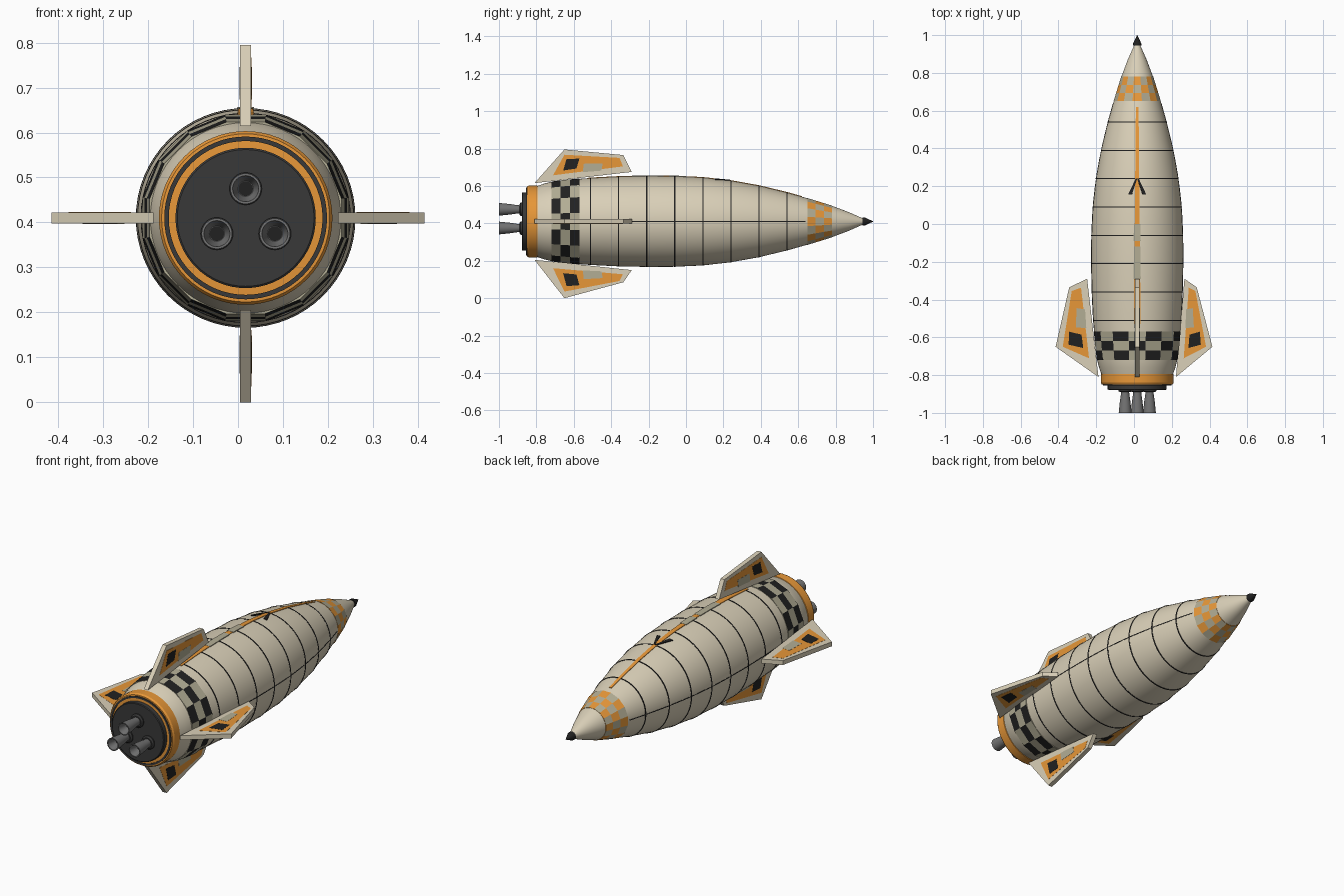
import bpy, bmesh
from math import sin, cos, pi, radians

if "Cube" in bpy.data.objects:
    bpy.data.objects.remove(bpy.data.objects["Cube"])

CX, CZ = 0.017, 0.41          # rocket axis runs along y through here


def mat(name, r, g, b):
    m = bpy.data.materials.new(name)
    m.diffuse_color = (r, g, b, 1)
    m.use_nodes = True
    m.node_tree.nodes["Principled BSDF"].inputs["Base Color"].default_value = m.diffuse_color
    return m


cream = mat("cream", 0.70, 0.63, 0.48)
khaki = mat("khaki", 0.45, 0.42, 0.30)
orange = mat("orange", 0.80, 0.31, 0.04)
black = mat("black", 0.015, 0.015, 0.015)
dark = mat("charcoal", 0.04, 0.04, 0.04)
steel = mat("steel", 0.17, 0.17, 0.17)

# Hull profile: (y, radius)
HULL = [(-0.80, 0.188), (-0.76, 0.202), (-0.72, 0.212), (-0.65, 0.221), (-0.57, 0.228),
        (-0.5, 0.233), (-0.36, 0.240), (-0.2, 0.243), (-0.06, 0.242), (0.09, 0.235),
        (0.24, 0.218), (0.39, 0.191), (0.54, 0.155), (0.65, 0.124), (0.78, 0.084),
        (0.87, 0.050), (0.965, 0.008)]


def hull_r(y):
    for (y0, r0), (y1, r1) in zip(HULL, HULL[1:]):
        if y <= y1:
            return r0 + (r1 - r0) * (y - y0) / (y1 - y0)
    return HULL[-1][1]


def pt(a, r, y):
    return (CX + r * sin(a), y, CZ + r * cos(a))


def finish(name, bm, mats, smooth=True, recalc=True):
    if recalc:
        bmesh.ops.recalc_face_normals(bm, faces=bm.faces)
    me = bpy.data.meshes.new(name)
    bm.to_mesh(me)
    bm.free()
    for m in mats:
        me.materials.append(m)
    if smooth:
        me.shade_smooth()
        me.set_sharp_from_angle(angle=radians(30))
    ob = bpy.data.objects.new(name, me)
    bpy.context.collection.objects.link(ob)
    return ob


def lathe(name, prof, m, n=64, at=(CX, CZ), loop=False):
    """Spin (y, r) points round a y axis; ends are capped unless looped."""
    bm = bmesh.new()
    rings = [[bm.verts.new((at[0] + r * sin(2 * pi * i / n), y, at[1] + r * cos(2 * pi * i / n)))
              for i in range(n)] for y, r in prof]
    pairs = list(zip(rings, rings[1:])) + ([(rings[-1], rings[0])] if loop else [])
    for a, b in pairs:
        for i in range(n):
            j = (i + 1) % n
            bm.faces.new((a[i], a[j], b[j], b[i]))
    if not loop:
        bm.faces.new(rings[0])
        bm.faces.new(rings[-1])
    return finish(name, bm, [m])


def checker(name, y0, y1, rows, n, mats, lift):
    """Flat checker panels wrapped round the hull."""
    bm = bmesh.new()
    ys = [y0 + (y1 - y0) * k / rows for k in range(rows + 1)]
    rs = [(hull_r(y) + lift) / cos(pi / n) for y in ys]
    grid = [[bm.verts.new(pt((i - 0.5) * 2 * pi / n, r, y)) for i in range(n)]
            for y, r in zip(ys, rs)]
    for k in range(rows):
        for i in range(n):
            j = (i + 1) % n
            f = bm.faces.new((grid[k][i], grid[k][j], grid[k + 1][j], grid[k + 1][i]))
            f.material_index = (i + k) % 2
    # end lips down into the hull
    for row, y in ((grid[0], y0), (grid[-1], y1)):
        low = [bm.verts.new(pt((i - 0.5) * 2 * pi / n, hull_r(y) - 0.004, y)) for i in range(n)]
        for i in range(n):
            j = (i + 1) % n
            bm.faces.new((row[i], row[j], low[j], low[i]))
    return finish(name, bm, mats, smooth=False)


def strip(name, ang, y0, y1, w0, w1, lift, m, shift0=0, shift1=0, n=16):
    """Thin raised band following the hull lengthwise."""
    bm = bmesh.new()
    prev = None
    a = radians(ang)
    for k in range(n + 1):
        t = k / n
        y, w, s = y0 + (y1 - y0) * t, (w0 + (w1 - w0) * t) / 2, shift0 + (shift1 - shift0) * t
        r = hull_r(y)
        ring = [bm.verts.new(pt(a + (s + e * w) / r, r + h, y))
                for e, h in ((-1, -0.004), (-1, lift), (1, lift), (1, -0.004))]
        if prev:
            for i in range(4):
                j = (i + 1) % 4
                bm.faces.new((prev[i], prev[j], ring[j], ring[i]))
        if k in (0, n):
            bm.faces.new(ring)
        prev = ring
    return finish(name, bm, [m], smooth=False)


def slab(name, pts, half, ang, m):
    """Flat plate in the radial plane at an angle; pts are (y, radius)."""
    bm = bmesh.new()
    a = radians(ang)
    sides = [[bm.verts.new((CX + r * sin(a) + s * cos(a), y, CZ + r * cos(a) - s * sin(a)))
              for y, r in pts] for s in (-half, half)]
    for s in sides:
        bm.faces.new(s)
    for i in range(len(pts)):
        j = (i + 1) % len(pts)
        bm.faces.new((sides[0][i], sides[0][j], sides[1][j], sides[1][i]))
    return finish(name, bm, [m], smooth=False)


# Hull and nose
lathe("hull", HULL, cream)
lathe("nose_tip", [(0.945, 0.022), (0.955, 0.022), (1.0, 0.001)], black, 24)
checker("nose_checker", 0.65, 0.78, 3, 16, [orange, khaki], 0.001)
checker("tail_checker", -0.72, -0.57, 3, 16, [khaki, black], 0.0015)

# Panel seams
for i in range(8):
    y = -0.51 + 0.15 * i
    r = hull_r(y)
    lathe(f"ring_seam_{i}", [(y - 0.003, r - 0.004), (y - 0.003, r + 0.0015),
                             (y + 0.003, r + 0.0015), (y + 0.003, r - 0.004)], black, loop=True)
for side in (90, -90):
    strip("side_seam", side, -0.55, 0.64, 0.004, 0.004, 0.0015, black)

# Dorsal stripe with inserts and arrow
strip("dorsal_stripe", 0, -0.53, 0.62, 0.036, 0.014, 0.003, orange, n=30)
for y0, y1 in ((-0.09, 0.0), (-0.29, -0.12)):
    strip("stripe_insert", 0, y0, y1, 0.037, 0.035, 0.0042, khaki)
for s in (-1, 1):
    strip("arrow_half", 0, 0.155, 0.24, 0.02, 0.008, 0.0045, black, s * 0.038, s * 0.004, 6)

# Tail ring and engine plate
lathe("tail_ring", [(-0.79, 0.185), (-0.795, 0.193), (-0.84, 0.193), (-0.85, 0.187),
                    (-0.853, 0.15)], orange)
lathe("tail_groove", [(-0.845, 0.181), (-0.855, 0.181), (-0.855, 0.171), (-0.845, 0.171)],
      dark, loop=True)
lathe("engine_plate", [(-0.84, 0.156), (-0.875, 0.156), (-0.878, 0.152)], dark)

# Nozzles: flared outside, hollow inside
for i, p in enumerate(((0.017, 0.475), (-0.047, 0.375), (0.082, 0.375))):
    lathe(f"nozzle_{i}", [(-0.87, 0.021), (-0.90, 0.022), (-0.94, 0.028), (-1.0, 0.034),
                          (-1.0, 0.029), (-0.95, 0.017)], steel, 32, p)
    lathe(f"nozzle_throat_{i}", [(-0.945, 0.016), (-0.952, 0.016)], black, 32, p)
    lathe(f"nozzle_collar_{i}", [(-0.87, 0.036), (-0.884, 0.036), (-0.89, 0.028)], dark, 32, p)

# Fins: angle, then radii at rear tip, front tip, front root
for name, ang, rb, rc, rd in (("top", 0, 0.385, 0.355, 0.265), ("right", 90, 0.398, 0.315, 0.25),
                              ("bottom", 180, 0.41, 0.325, 0.26), ("left", -90, 0.432, 0.36, 0.265)):
    A, B, C, D = (-0.81, 0.205), (-0.65, rb), (-0.335, rc), (-0.29, rd)

    def at(u, v):
        return tuple((A[k] * (1 - v) + B[k] * v) * (1 - u) + (D[k] * (1 - v) + C[k] * v) * u
                     for k in (0, 1))

    slab(name + "_fin", [A, B, C, D], 0.012, ang, cream)
    slab(name + "_fin_panel", [at(0.14, 0.2), at(0.07, 0.85), at(0.92, 0.82), at(0.93, 0.35)],
         0.0128, ang, orange)
    slab(name + "_fin_mark", [at(0.22, 0.34), at(0.15, 0.72), at(0.33, 0.74), at(0.37, 0.38)],
         0.0136, ang, black)
    slab(name + "_fin_patch", [at(0.47, 0.22), at(0.43, 0.55), at(0.68, 0.55), at(0.68, 0.22)],
         0.0136, ang, khaki)
